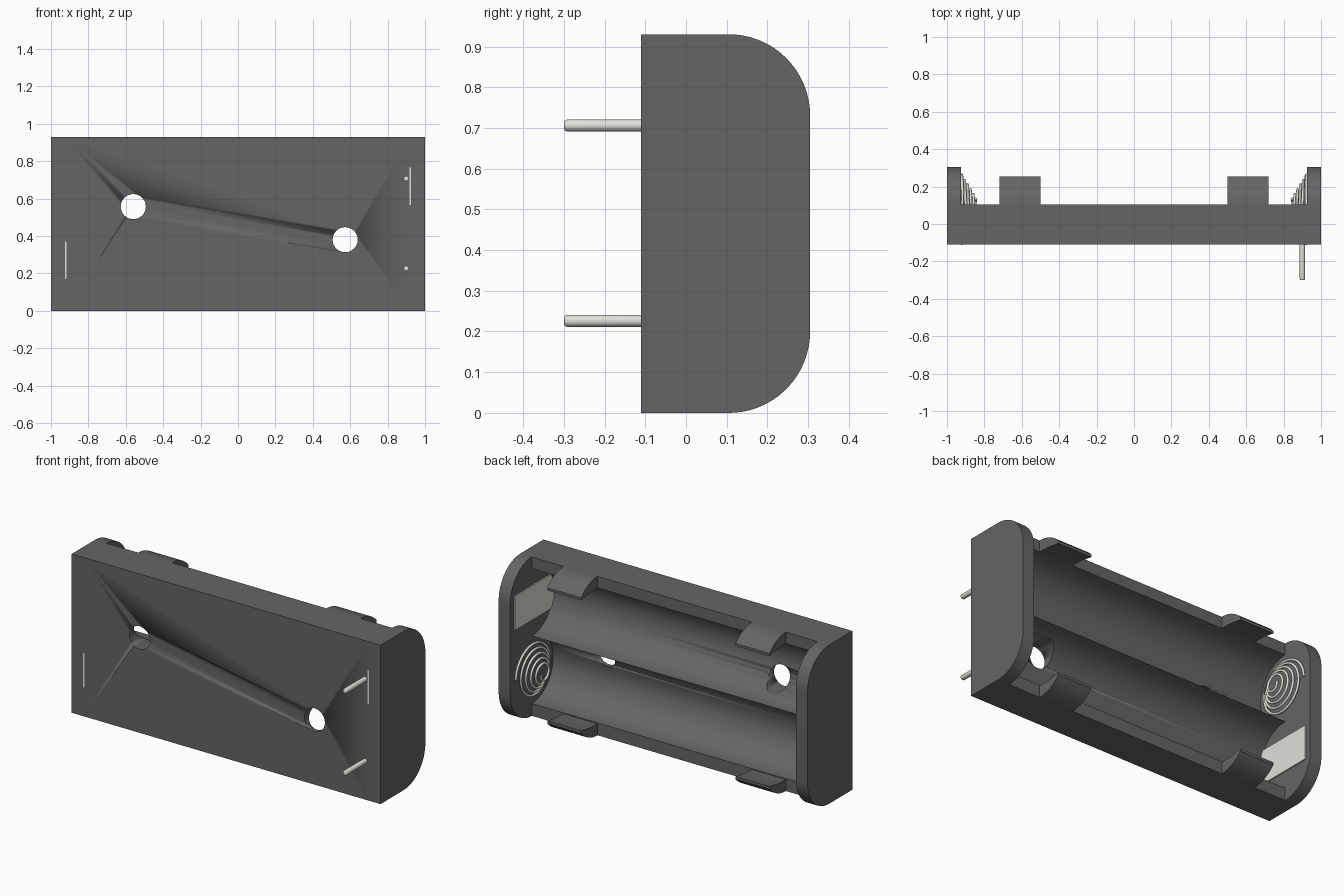
import bpy, bmesh, math
from mathutils import Matrix

if "Cube" in bpy.data.objects:
    bpy.data.objects.remove(bpy.data.objects["Cube"])

H, FRONT, RIM, BACK = 0.93, -0.11, 0.105, 0.305
INNER = 0.925                      # inner face of the end walls
BAY_Z, BAY_R = (0.27, 0.665), 0.1975


def material(name, rgb):
    m = bpy.data.materials.new(name)
    m.diffuse_color = (*rgb, 1)
    m.use_nodes = True
    m.node_tree.nodes["Principled BSDF"].inputs["Base Color"].default_value = m.diffuse_color
    return m


PLASTIC = material("dark_plastic", (0.13, 0.13, 0.13))
METAL = material("contact_metal", (0.75, 0.75, 0.70))


def finish(name, bm, mat):
    bmesh.ops.recalc_face_normals(bm, faces=bm.faces)
    me = bpy.data.meshes.new(name)
    bm.to_mesh(me)
    bm.free()
    ob = bpy.data.objects.new(name, me)
    bpy.context.collection.objects.link(ob)
    me.materials.append(mat)
    bpy.ops.object.select_all(action='DESELECT')
    ob.select_set(True)
    bpy.context.view_layer.objects.active = ob
    bpy.ops.object.shade_smooth_by_angle(angle=math.radians(25))
    return ob


def extrude_x(name, profile, x0, x1, mat=PLASTIC):
    """Extrude a (y, z) outline along x."""
    bm = bmesh.new()
    face = bm.faces.new([bm.verts.new((x0, y, z)) for y, z in profile])
    out = bmesh.ops.extrude_face_region(bm, geom=[face])
    verts = [g for g in out["geom"] if isinstance(g, bmesh.types.BMVert)]
    bmesh.ops.translate(bm, verts=verts, vec=(x1 - x0, 0, 0))
    return finish(name, bm, mat)


def cylinder_y(name, x, z, y0, y1, r, mat, bevel=0):
    bm = bmesh.new()
    m = Matrix.Translation((x, (y0 + y1) / 2, z)) @ Matrix.Rotation(math.pi / 2, 4, 'X')
    bmesh.ops.create_cone(bm, cap_ends=True, segments=32, radius1=r, radius2=r,
                          depth=y1 - y0, matrix=m)
    if bevel:
        rim = [e for e in bm.edges if all(v.co.y < y0 + 1e-4 for v in e.verts)]
        bmesh.ops.bevel(bm, geom=rim, offset=bevel, segments=3, profile=0.5, affect='EDGES')
    return finish(name, bm, mat)


def arc(cy, cz, r, a0, a1, n):
    return [(cy + r * math.cos(math.radians(a0 + (a1 - a0) * i / n)),
             cz + r * math.sin(math.radians(a0 + (a1 - a0) * i / n))) for i in range(n + 1)]


# Tray with two battery troughs
tray_profile = [(FRONT, 0), (FRONT, H), (RIM, H)]
tray_profile += arc(RIM, BAY_Z[1], BAY_R, 90, 270, 28)
tray_profile += arc(RIM, BAY_Z[0], BAY_R, 90, 270, 28)[1:]
tray_profile += [(RIM, 0)]
tray = extrude_x("battery_tray", tray_profile, -INNER, INNER)

# Screw holes through the trough floors
for x, z in ((-0.56, 0.557), (0.573, 0.38)):
    cutter = cylinder_y("screw_hole_cutter", x, z, -0.3, 0.3, 0.067, PLASTIC)
    cutter.hide_render = True
    bpy.context.view_layer.objects.active = tray
    mod = tray.modifiers.new("screw_hole", 'BOOLEAN')
    mod.operation, mod.solver, mod.object = 'DIFFERENCE', 'EXACT', cutter
    bpy.ops.object.modifier_apply(modifier=mod.name)
    bpy.data.objects.remove(cutter)

# Rounded end walls
R = 0.2
wall_profile = [(FRONT, 0)] + arc(BACK - R, R, R, -90, 0, 16)
wall_profile += arc(BACK - R, H - R, R, 0, 90, 16) + [(FRONT, H)]
for side, x0, x1 in (("left", -1, -INNER), ("right", INNER, 1)):
    extrude_x(f"{side}_end_wall", wall_profile, x0, x1)

# Retaining clips, curved outside and tapering to a thin lip
lip_angle = math.degrees(math.asin((0.255 - RIM) / R))
clip_top = arc(RIM, H - R, R, 90, 90 - lip_angle, 10)
clip_top += [(0.255, 0.847), (0.18, 0.86), (RIM, 0.8625), (RIM - 0.02, 0.875), (RIM - 0.02, H)]
clip_bottom = [(y, H - z) for y, z in clip_top]
for x0, side in ((-0.72, "left"), (0.5, "right")):
    extrude_x(f"upper_{side}_clip", clip_top, x0, x0 + 0.22)
    extrude_x(f"lower_{side}_clip", clip_bottom, x0, x0 + 0.22)


# Coiled conical spring
def spring(name, sx, z):
    turns, per = 5, 40
    cu = bpy.data.curves.new(name, 'CURVE')
    cu.dimensions = '3D'
    cu.bevel_depth, cu.bevel_resolution, cu.use_fill_caps = 0.007, 2, True
    sp = cu.splines.new('POLY')
    n = turns * per
    sp.points.add(n)
    for i, p in enumerate(sp.points):
        t = i / n
        r, a = 0.16 - 0.125 * t, 2 * math.pi * turns * t
        p.co = (sx * (0.92 - 0.075 * t), 0.1 + r * math.cos(a), z + r * math.sin(a), 1)
    ob = bpy.data.objects.new(name, cu)
    bpy.context.collection.objects.link(ob)
    cu.materials.append(METAL)


# Contacts: a spring and a flat plate at opposite ends of each bay
for sx, side, spring_z, plate_z in ((1, "right", BAY_Z[0], BAY_Z[1]),
                                    (-1, "left", BAY_Z[1], BAY_Z[0])):
    spring(f"{side}_spring", sx, spring_z)
    a, b = plate_z - 0.1, plate_z + 0.1
    extrude_x(f"{side}_contact_plate", [(-0.111, a), (0.27, a), (0.27, b), (-0.111, b)],
              sx * 0.918, sx * 0.926, METAL)

# Solder pins on the front
for name, z in (("lower_pin", 0.226), ("upper_pin", 0.706)):
    cylinder_y(name, 0.9, z, -0.3, -0.1, 0.0145, METAL, bevel=0.008)
